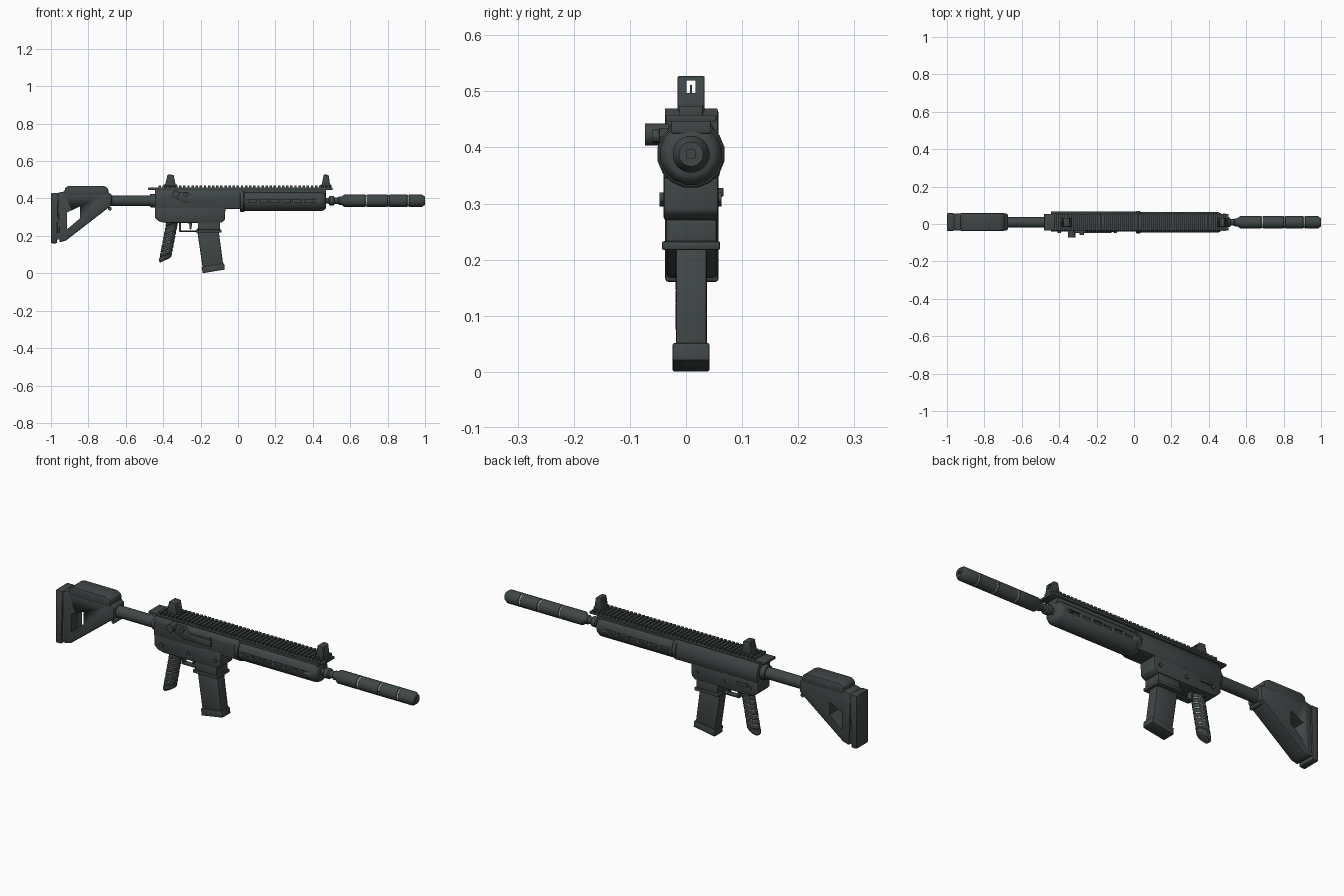
import bpy, bmesh, math
from mathutils import Matrix, Vector

if "Cube" in bpy.data.objects:
    bpy.data.objects.remove(bpy.data.objects["Cube"])

YC, ZC = 0.009, 0.388      # bore axis


def material(name, rgb):
    m = bpy.data.materials.new(name)
    m.diffuse_color = (*rgb, 1)
    m.use_nodes = True
    m.node_tree.nodes["Principled BSDF"].inputs["Base Color"].default_value = m.diffuse_color
    return m


GUNMETAL = material("gunmetal", (0.052, 0.062, 0.062))
PALE = material("pale grey", (0.40, 0.42, 0.42))


def finish(name, bm, mat=GUNMETAL, bevel=0.0, smooth=35):
    bmesh.ops.recalc_face_normals(bm, faces=bm.faces)
    me = bpy.data.meshes.new(name)
    bm.to_mesh(me)
    bm.free()
    me.materials.append(mat)
    ob = bpy.data.objects.new(name, me)
    bpy.context.collection.objects.link(ob)
    bpy.ops.object.select_all(action='DESELECT')
    bpy.context.view_layer.objects.active = ob
    ob.select_set(True)
    if bevel:
        mod = ob.modifiers.new("bevel", 'BEVEL')
        mod.width, mod.segments = bevel, 2
        mod.limit_method, mod.angle_limit = 'ANGLE', math.radians(30)
        bpy.ops.object.modifier_apply(modifier="bevel")
    bpy.ops.object.shade_smooth_by_angle(angle=math.radians(smooth))
    return ob


def add_box(bm, x0, x1, y0, y1, z0, z1):
    m = Matrix.Translation(((x0 + x1) / 2, (y0 + y1) / 2, (z0 + z1) / 2))
    bmesh.ops.create_cube(bm, size=1, matrix=m @ Matrix.Diagonal((x1 - x0, y1 - y0, z1 - z0, 1)))


def boxes(name, specs, **kw):
    bm = bmesh.new()
    for s in specs:
        add_box(bm, *s)
    return finish(name, bm, **kw)


def prism(name, pts, y0, y1, **kw):
    """Side profile (x, z) extruded across y."""
    bm = bmesh.new()
    f = bm.faces.new([bm.verts.new((x, y0, z)) for x, z in pts])
    r = bmesh.ops.extrude_face_region(bm, geom=[f])
    vs = [v for v in r["geom"] if isinstance(v, bmesh.types.BMVert)]
    bmesh.ops.translate(bm, verts=vs, vec=(0, y1 - y0, 0))
    return finish(name, bm, **kw)


def loft(name, rings, **kw):
    """Join equal rings of points and cap both ends."""
    bm = bmesh.new()
    loops = [[bm.verts.new(p) for p in ring] for ring in rings]
    n = len(loops[0])
    for a, b in zip(loops, loops[1:]):
        for i in range(n):
            bm.faces.new((a[i], a[(i + 1) % n], b[(i + 1) % n], b[i]))
    bm.faces.new(loops[0])
    bm.faces.new(loops[-1])
    return finish(name, bm, **kw)


def lathe(name, prof, n=20, y=YC, z=ZC, **kw):
    """Profile of (x, radius) turned about an axis along x."""
    ang = [2 * math.pi * (i + .5) / n for i in range(n)]
    return loft(name, [[(x, y + r * math.cos(a), z + r * math.sin(a)) for a in ang] for x, r in prof], **kw)


def pin(name, x, z, r, y0, y1, n=14):
    bm = bmesh.new()
    m = Matrix.Translation((x, (y0 + y1) / 2, z)) @ Matrix.Rotation(math.pi / 2, 4, 'X')
    bmesh.ops.create_cone(bm, cap_ends=True, segments=n, radius1=r, radius2=r, depth=y1 - y0, matrix=m)
    return finish(name, bm)


def cut(ob, cutter):
    mod = ob.modifiers.new("cut", 'BOOLEAN')
    mod.operation, mod.object, mod.solver = 'DIFFERENCE', cutter, 'EXACT'
    bpy.ops.object.select_all(action='DESELECT')
    bpy.context.view_layer.objects.active = ob
    ob.select_set(True)
    bpy.ops.object.modifier_apply(modifier="cut")
    bpy.data.objects.remove(cutter)


# Suppressor: four sleeves with pale grooves between
edges = [0.55, 0.685, 0.805, 0.91, 1.0]
for i, (a, b) in enumerate(zip(edges, edges[1:])):
    c0, c1 = (0.018 if i == 0 else 0.006), (0.016 if i == 3 else 0.006)
    lathe(f"suppressor_sleeve_{i + 1}", [(a + .002, .022 if i == 0 else .029), (a + c0, .033),
          (b - c1, .033), (b - .002 if i < 3 else b, .022 if i == 3 else .029)])
    if i < 3:
        lathe(f"suppressor_groove_{i + 1}", [(b - .004, .0305), (b + .004, .0305)], mat=PALE)
bore = boxes("bore_cutter", [(0.97, 1.02, YC - .007, YC + .007, ZC - .007, ZC + .007)])
cut(bpy.data.objects["suppressor_sleeve_4"], bore)

# Barrel and muzzle collar
lathe("barrel", [(0.44, .015), (0.56, .015)])
lathe("muzzle_collar", [(0.485, .018), (0.49, .025), (0.512, .025), (0.517, .018), (0.535, .018), (0.54, .022), (0.555, .022)])

# Handguard with vent slots on both sides
guard = lathe("handguard", [(0.02, .056), (0.45, .056), (0.465, .048), (0.47, .04)], n=16)
slots = [(0.055 + i * .06, 0.1 + i * .06, YC + s * .058 - .012, YC + s * .058 + .012, ZC - .009, ZC + .007)
         for i in range(6) for s in (-1, 1)]
cut(guard, boxes("slot_cutter", slots))
lathe("handguard_band", [(0.01, .058), (0.014, .061), (0.03, .061), (0.034, .058)], n=16)

# Top rail with cross teeth
boxes("rail_base", [(-0.48, 0.505, -.035, .054, .446, .458), (-0.44, 0.47, -.026, .044, .425, .45)], bevel=.002)
boxes("rail_teeth", [(-0.425 + i * .022, -0.412 + i * .022, -.037, .056, .456, .469) for i in range(42)])

# Receiver: upper body, lower body, shoulder ridge and bolt parts
Y0, Y1 = -.04, .058
sec = [(Y0, .345), (Y0, .42), (Y0 + .018, .45), (Y1 - .018, .45), (Y1, .42), (Y1 + .01, .385), (Y1, .345)]
loft("upper_receiver", [[(x, y, z) for y, z in sec] for x in (-.445, .025)], bevel=.004)
prism("lower_receiver", [(-.445, .36), (-.445, .298), (-.425, .278), (-.39, .27), (-.09, .27), (-.07, .285), (-.067, .36)],
      Y0, Y1, bevel=.006)
prism("port_cover", [(-.27, .375), (-.12, .375), (-.12, .41), (-.24, .41), (-.27, .435), (-.33, .435), (-.33, .4)],
      Y0 - .008, Y0 + .01, bevel=.002)
pin("bolt_knob", -.333, .423, .02, -.073, -.03)
pin("bolt_stud", -.28, .42, .012, -.06, -.03)
boxes("receiver_rib", [(-.133, -.125, Y0 - .005, 0, .375, .42)])
for x, z in ((-.4, .31), (-.25, .305), (-.1, .31)):
    pin("receiver_pin", x, z, .01, Y0 - .007, Y1 + .005)
boxes("selector_lever", [(-.39, -.33, Y1 - .01, Y1 + .009, .312, .328)], bevel=.003)

# Magazine well, its lip and the slanted magazine
boxes("magazine_well", [(-.215, -.095, -.036, .054, .22, .28)], bevel=.003)
boxes("magazine_well_lip", [(-.225, -.088, -.043, .061, .217, .233)], bevel=.004)
prism("magazine", [(-.22, .24), (-.105, .24), (-.077, .03), (-.187, .015)], -.018, .037, bevel=.005)
prism("magazine_base", [(-.193, .036), (-.074, .052), (-.07, .02), (-.19, 0)], -.024, .042, bevel=.004)

# Trigger and guard
boxes("trigger_guard", [(-.31, -.215, -.006, .024, .222, .23), (-.315, -.305, -.006, .024, .222, .28)], bevel=.002)
prism("trigger", [(-.275, .28), (-.25, .28), (-.245, .262), (-.25, .235), (-.258, .235), (-.26, .26)], .002, .016, bevel=.002)

# Pistol grip: fluted loft leaning back, with pale grooves
steps = 9
rings = []
grip_axis = lambda t: Vector((-.35 - .04 * t, YC, .285 - .21 * t))


def grip_ring(t, s):
    c = grip_axis(t)
    return [(c.x + .034 * s * math.cos(a), c.y + .028 * s * math.sin(a), c.z + .012 * math.cos(a))
            for a in (2 * math.pi * (i + .5) / 12 for i in range(12))]


for i in range(steps):
    rings += [grip_ring((i + u) / steps, s) for u, s in ((0, .93), (.2, 1.03), (.8, 1.03))]
rings += [grip_ring(1, .95), grip_ring(1.03, .75)]
loft("pistol_grip", rings, smooth=25)
for i in range(2, steps - 1):
    loft("grip_groove", [grip_ring((i + u) / steps, .97) for u in (-.07, .07)], mat=PALE)

# Buffer tube and rear collar
lathe("buffer_tube", [(-.7, .029), (-.44, .029)])
lathe("tube_collar", [(-.47, .035), (-.44, .038)])

# Shoulder stock with triangular cut-out, cheek rest and butt pad
stock = prism("stock", [(-.965, .43), (-.93, .437), (-.7, .437), (-.675, .42), (-.675, .365), (-.7, .345), (-.92, .175), (-.955, .165)],
              -.035, .056, bevel=.008)
cut(stock, prism("stock_cutter", [(-.915, .325), (-.845, .357), (-.845, .293), (-.915, .235)], -.2, .2))
prism("cheek_rest", [(-.93, .42), (-.925, .455), (-.905, .468), (-.72, .468), (-.695, .455), (-.69, .42)], -.037, .058, bevel=.006)
prism("butt_pad", [(-1, .43), (-.96, .43), (-.968, .16), (-1, .16)], -.037, .058, bevel=.006)
boxes("butt_groove", [(-.975, -.955, -.03, .05, .18, .42)])
pin("stock_screw", -.685, .345, .01, -.025, .045)

# Iron sights with see-through apertures
for name, x, w in (("rear_sight", -.362, .03), ("front_sight", .47, .024)):
    ob = prism(name, [(x - w, .465), (x + w, .465), (x + w * .6, .525), (x + w * .2, .527), (x - w * .5, .527)],
               -.015, .033, bevel=.002)
    cut(ob, boxes("aperture_cutter", [(x - .1, x + .1, .001, .017, .497, .519)]))
    boxes(name + "_foot", [(x - w * 1.2, x + w * 1.2, -.012, .03, .45, .474)], bevel=.002)
boxes("front_sight_post", [(.465, .475, .007, .011, .495, .511)])
